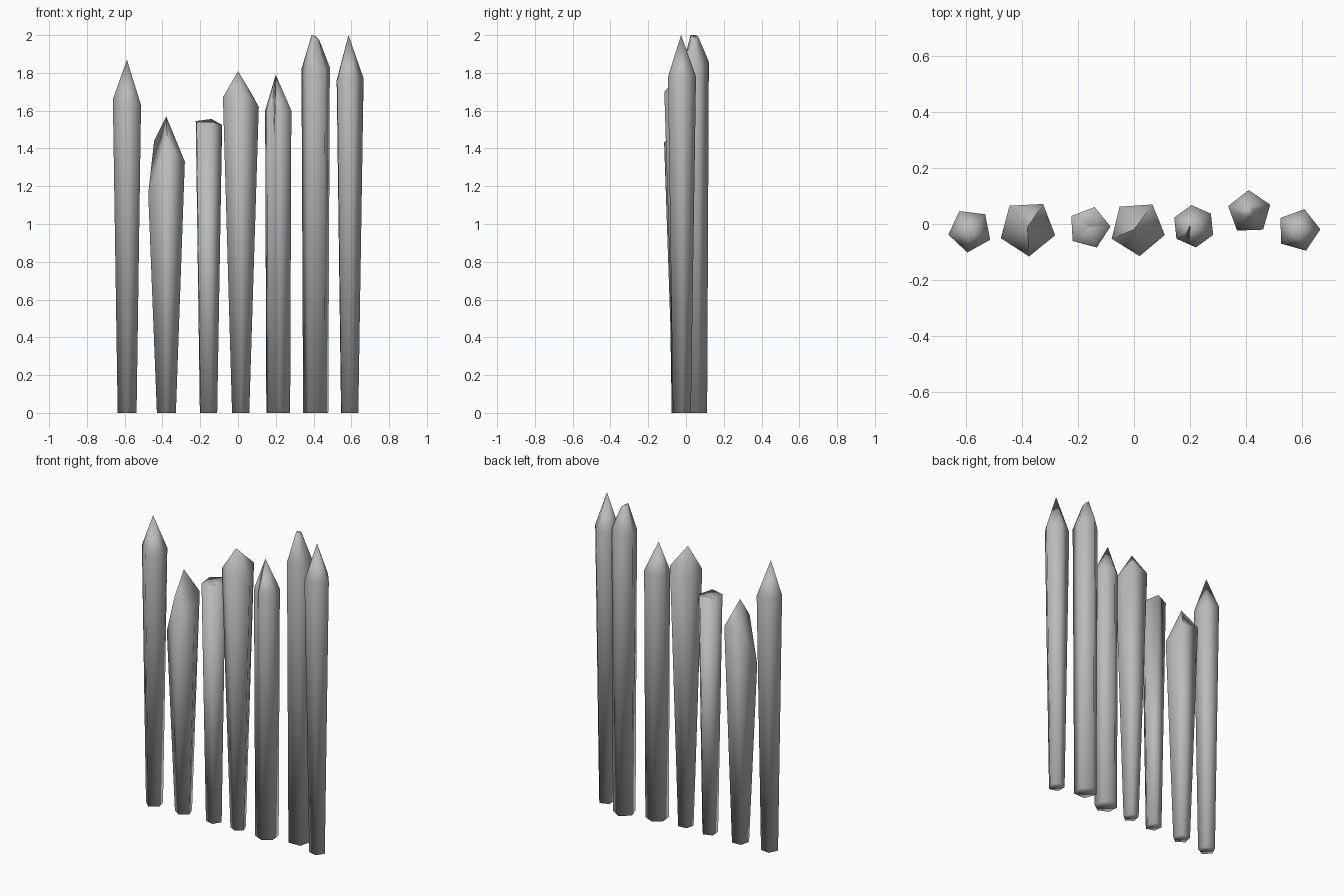
import bpy, bmesh
from math import cos, sin, radians
from mathutils import Vector

if "Cube" in bpy.data.objects:
    bpy.data.objects.remove(bpy.data.objects["Cube"])

grey = bpy.data.materials.new("plain_grey")
grey.use_nodes = True
grey.diffuse_color = (0.5, 0.5, 0.5, 1)
grey.node_tree.nodes["Principled BSDF"].inputs["Base Color"].default_value = (0.5, 0.5, 0.5, 1)


def ring(center, radius, start, heights):
    """Corners of a regular polygon, one height per corner."""
    n = len(heights)
    pts = []
    for i, z in enumerate(heights):
        a = radians(start + i * 360 / n)
        pts.append(Vector((center[0] + radius * cos(a), center[1] + radius * sin(a), z)))
    return pts


def build(name, base, shoulder, tip=None, blunt=None, creases=()):
    """Loft base to shoulder, then close with a point, a blunt end or a hollow."""
    bm = bmesh.new()
    low = [bm.verts.new(p) for p in base]
    top = [bm.verts.new(p) for p in shoulder]
    n = len(low)
    bm.faces.new(low[::-1])

    def loft(a, b):
        for i in range(n):
            j = (i + 1) % n
            bm.faces.new((a[i], a[j], b[j], b[i]))

    loft(low, top)
    if blunt:
        end = [bm.verts.new(p) for p in blunt]
        loft(top, end)
        bm.faces.new(end)
    else:
        peak = bm.verts.new(tip)
        for i in range(n):
            bm.faces.new((top[i], top[(i + 1) % n], peak))
    for f in bm.faces:
        f.smooth = True
    if not blunt:
        for i in creases:
            bm.edges.get((top[i], peak)).smooth = False
    mesh = bpy.data.meshes.new(name)
    bm.to_mesh(mesh)
    bm.free()
    mesh.materials.append(grey)
    obj = bpy.data.objects.new(name, mesh)
    bpy.context.collection.objects.link(obj)
    return obj


def stake(name, center, r_low, r_top, start, heights, tip, creases=()):
    base = ring(center, r_low, start, [0] * len(heights))
    build(name, base, ring(center, r_top, start, heights), tip, creases=creases)


# Pointed stakes; corners run counter-clockwise from the front one
stake("far_right_stake", (-0.585, -0.023), 0.053, 0.079, -97,
      [1.64, 1.63, 1.65, 1.66, 1.66], (-0.588, -0.03, 1.87))
stake("chipped_stake", (-0.38, -0.014), 0.053, 0.102, -87,
      [1.43, 1.33, 1.41, 1.44, 1.16], (-0.38, -0.012, 1.57), creases=(0, 2))
stake("middle_stake", (0.013, -0.015), 0.048, 0.1, -86,
      [1.7, 1.62, 1.7, 1.67, 1.67], (0, -0.02, 1.81), creases=(2, 4))
stake("far_left_stake", (0.587, -0.022), 0.05, 0.078, 2,
      [1.77, 1.78, 1.76, 1.76, 1.78], (0.585, -0.026, 2))

# Broken stake with a shallow hollow end
stake("broken_stake", (-0.16, -0.013), 0.05, 0.076, 3,
      [1.524, 1.556, 1.545, 1.54, 1.54], (-0.16, -0.01, 1.53), creases=range(5))

# Split stake: a narrow groove runs from the point down its front
center = (0.213, -0.008)


def with_groove(points, drop):
    a, b = points[-1], points[0]
    groove = a.lerp(b, 0.5)
    groove.z -= drop
    return points + [a.lerp(b, 0.35), groove, a.lerp(b, 0.65)]


build("split_stake",
      with_groove(ring(center, 0.069, -84, [0] * 6), 0),
      with_groove(ring(center, 0.076, -84, [1.6] * 6), 0.19),
      (0.2, -0.005, 1.79), creases=(6, 7, 8))

# Tall stake with a blunt end
center = (0.412, 0.042)
build("blunt_stake",
      ring(center, 0.07, -52, [0] * 5),
      ring(center, 0.079, -52, [1.82, 1.83, 1.86, 1.82, 1.82]),
      blunt=ring((0.41, 0.042), 0.021, -52, [1.975, 1.975, 1.995, 2, 2]))
